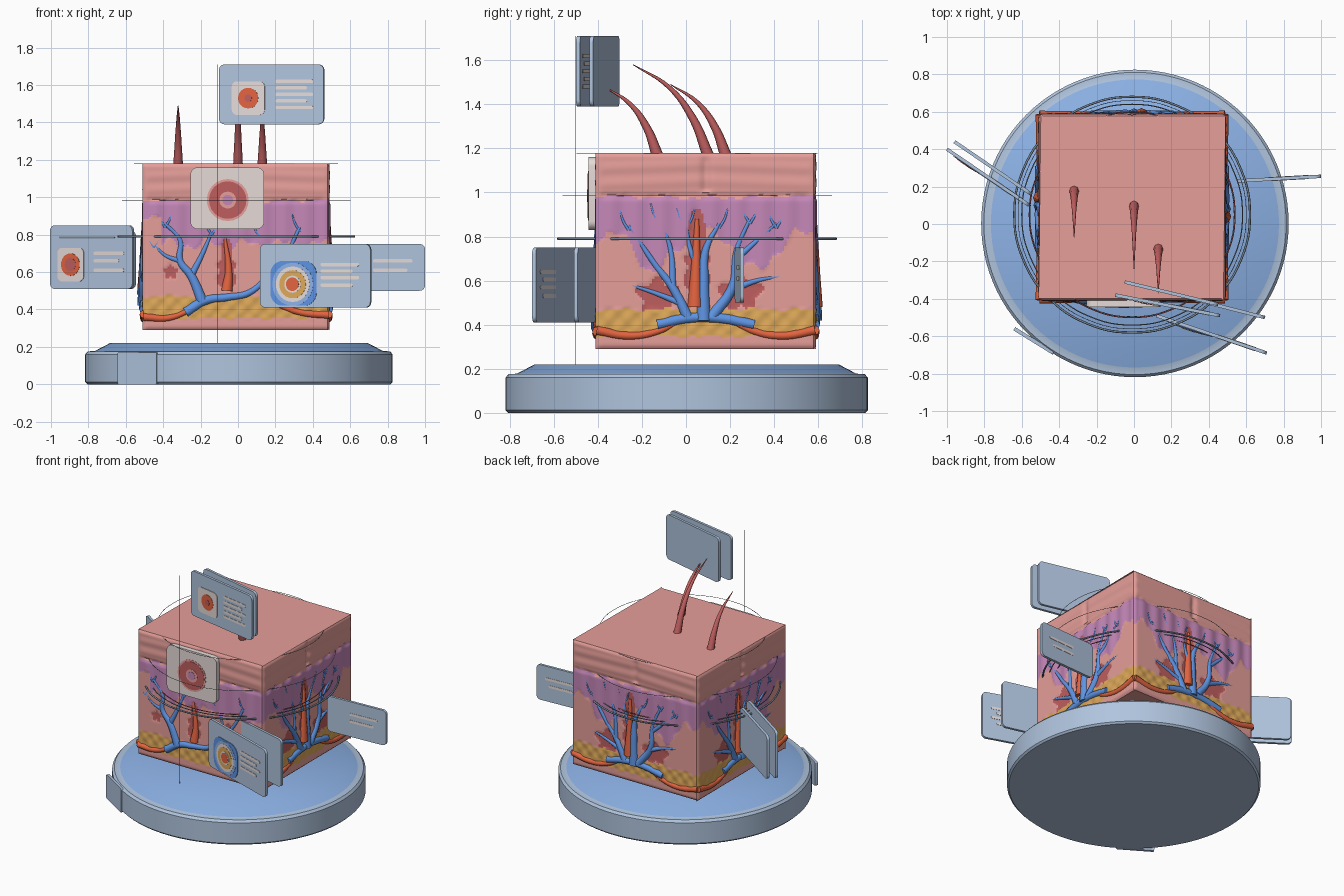
import bpy, bmesh, math
from math import sin, cos, exp, pi
from mathutils import Matrix, Vector

if "Cube" in bpy.data.objects:
    bpy.data.objects.remove(bpy.data.objects["Cube"])


def material(name, rgb):
    lin = [((c + 0.055) / 1.055) ** 2.4 for c in rgb] + [1]
    m = bpy.data.materials.new(name)
    m.use_nodes = True
    m.diffuse_color = lin
    m.node_tree.nodes["Principled BSDF"].inputs["Base Color"].default_value = lin
    return m


SKIN = material("skin pink", (.9, .62, .6))
PURPLE = material("purple tissue", (.77, .53, .72))
FAT = material("fat yellow", (.87, .66, .35))
VEIN = material("vein blue", (.37, .58, .89))
ARTERY = material("artery orange", (.89, .39, .25))
FLESH = material("dark red", (.75, .37, .37))
METAL = material("blue grey", (.69, .77, .87))
BLUE = material("plinth blue", (.57, .72, .93))
PALE = material("pale panel", (.9, .86, .85))
WIRE = material("steel", (.47, .53, .59))
CENTRE = Vector((-.01, .09, 0))


def select(ob):
    bpy.ops.object.select_all(action='DESELECT')
    ob.select_set(True)
    bpy.context.view_layer.objects.active = ob


def finish(name, bm, mats, angle=30):
    bmesh.ops.recalc_face_normals(bm, faces=bm.faces)
    me = bpy.data.meshes.new(name)
    bm.to_mesh(me)
    bm.free()
    ob = bpy.data.objects.new(name, me)
    bpy.context.collection.objects.link(ob)
    for m in mats:
        me.materials.append(m)
    select(ob)
    bpy.ops.object.shade_smooth_by_angle(angle=math.radians(angle))


def skin_rings(bm, rings):
    """Bridge equal closed rings of points and cap both ends."""
    vs = [[bm.verts.new(p) for p in ring] for ring in rings]
    n = len(vs[0])
    for a, b in zip(vs, vs[1:]):
        for i in range(n):
            j = (i + 1) % n
            bm.faces.new((a[i], a[j], b[j], b[i]))
    bm.faces.new(vs[0])
    bm.faces.new(vs[-1])


def tubes(name, mat, paths, closed=False):
    """Tapered tubes; each path is (points, start radius, end radius)."""
    cu = bpy.data.curves.new(name, 'CURVE')
    cu.dimensions = '3D'
    cu.bevel_depth = 1
    cu.bevel_resolution = 2
    cu.resolution_u = 6
    cu.use_fill_caps = True
    for pts, r0, r1 in paths:
        sp = cu.splines.new('BEZIER')
        sp.bezier_points.add(len(pts) - 1)
        sp.use_cyclic_u = closed
        for i, (bp, p) in enumerate(zip(sp.bezier_points, pts)):
            bp.co = p
            bp.handle_left_type = bp.handle_right_type = 'AUTO'
            bp.radius = r0 + (r1 - r0) * i / (len(pts) - 1)
    cu.materials.append(mat)
    ob = bpy.data.objects.new(name, cu)
    bpy.context.collection.objects.link(ob)
    select(ob)
    bpy.ops.object.convert(target='MESH')
    bpy.ops.object.shade_smooth_by_angle(angle=math.radians(50))


def plate(name, mat, frame, x0, x1, z0, z1, t, y=0, r=.03):
    """Rounded rectangle in the frame's xz plane, t thick, centred on y."""
    r = min(r, (x1 - x0) / 2 - .0005, (z1 - z0) / 2 - .0005)
    outline = []
    for k, (cx, cz) in enumerate(((x1, z1), (x0, z1), (x0, z0), (x1, z0))):
        cx += r if cx == x0 else -r
        cz += r if cz == z0 else -r
        for s in range(7):
            a = (k + s / 6) * pi / 2
            outline.append((cx + r * cos(a), cz + r * sin(a)))
    bm = bmesh.new()
    skin_rings(bm, [[frame @ Vector((u, y + d, w)) for u, w in outline]
                    for d in (-t / 2, t / 2)])
    finish(name, bm, [mat])


def disc(name, mat, frame, x, z, r, layer):
    plate(name, mat, frame, x - r, x + r, z - r, z + r, .004, layer, r)


# Plinth
bm = bmesh.new()
profile = ((.81, 0), (.822, .012), (.822, .16), (.808, .176), (.77, .178), (.69, .22))
skin_rings(bm, [[(.005 + r * cos(i * pi / 48), .003 + r * sin(i * pi / 48), z)
                 for i in range(96)] for r, z in profile])
for f in bm.faces:
    f.material_index = int(f.calc_center_median().z > .18)
finish("plinth", bm, [METAL, BLUE])


# Tissue block with layers coloured by height rules
def side_axes(k):
    a = k * pi / 2
    return Vector((cos(a), sin(a), 0)), Vector((sin(a), -cos(a), 0))


def layer(k, u, z):
    wob = .012 * sin(u * 31 + k) + .008 * sin(u * 67)
    if z < .35 + wob / 3:
        return 0
    if z < .47 + wob / 2:
        return 2
    if z > .975 + wob / 2 + .02 * abs(u):
        return 0
    if k == 0:
        low = .75 + wob * 2 + (.16 if u < -.4 else 0)
        blots = ((-.05, .62, .045, .13), (-.35, .6, .035, .035), (.22, .6, .05, .08))
    else:
        low = .81 - .17 * exp(-((abs(u) - .23) / .1) ** 2) + wob * 2
        blots = ((-.04, .68, .05, .2), (-.22, .53, .085, .075), (.16, .54, .09, .07))
    for bu, bz, ru, rz in blots:
        ang = math.atan2(z - bz, u - bu)
        if math.hypot((u - bu) / ru, (z - bz) / rz) < 1 + .25 * sin(5 * ang):
            return 3
    return 1 if z > low else 0


def relief(k, u, z):
    d = (0, .004 * sin(u * 55), .004 * sin(u * 75) * sin(z * 70), -.004)[layer(k, u, z)]
    if z > 1:
        d += .002 * sin(z * 85 + 3 * abs(u)) - .012 * exp(-(u / .02) ** 2)
    d -= .01 * exp(-((z - .985) / .012) ** 2)
    edge = min(.5 - abs(u), z - .29, 1.18 - z)
    return d * min(1, edge / .04) - .012 * max(0, 1 - edge / .02) ** 2


N, ROWS = 90, 84
bm = bmesh.new()
rings = []
for j in range(ROWS + 1):
    z = .29 + .89 * j / ROWS
    ring = []
    for k in range(4):
        right, out = side_axes(k)
        for i in range(N):
            u = -.5 + i / N
            ring.append(CENTRE + right * u + out * (.5 + relief(k, u, z)) + Vector((0, 0, z)))
    rings.append(ring)
skin_rings(bm, rings)
for n, f in enumerate(bm.faces):
    j, i = divmod(n, 4 * N)
    if j < ROWS:
        f.material_index = layer(i // N, -.5 + (i % N + .5) / N, .29 + .89 * (j + .5) / ROWS)
finish("tissue_block", bm, [SKIN, PURPLE, FAT, FLESH], 45)

# Vessels: front arrangement, and one shared by the other three sides
front_veins = [
    ([(-.27, .385), (-.16, .45), (-.05, .465), (.07, .49), (.17, .58), (.28, .72), (.34, .84)], .028, .009),
    ([(-.18, .44), (-.24, .58), (-.3, .66), (-.3, .77), (-.38, .86)], .03, .009),
    ([(-.24, .58), (-.17, .72), (-.13, .82)], .02, .007),
    ([(-.3, .66), (-.38, .69), (-.44, .75)], .016, .006),
    ([(.17, .58), (.17, .7), (.12, .82)], .016, .006)]
front_arteries = [
    ([(-.495, .36), (-.36, .355), (-.22, .41)], .022, .014),
    ([(.495, .37), (.34, .385), (.15, .46)], .022, .014),
    ([(-.05, .5), (-.04, .6), (-.06, .78)], .032, .008)]
side_veins = [
    ([(-.22, .4), (-.08, .43), (.06, .43), (.22, .4)], .024, .024),
    ([(-.01, .42), (-.01, .6), (0, .74), (.06, .86)], .034, .009),
    ([(-.08, .43), (-.145, .56), (-.235, .68), (-.35, .85)], .026, .008),
    ([(-.15, .57), (-.16, .74), (-.21, .88)], .018, .007),
    ([(.03, .44), (.12, .57), (.14, .74), (.2, .88)], .028, .008),
    ([(.12, .56), (.23, .6), (.34, .62)], .018, .006),
    ([(.14, .7), (.23, .78), (.32, .86)], .016, .006),
    ([(-.01, .62), (-.07, .74), (-.09, .86)], .018, .006),
    ([(-.12, .5), (-.22, .54), (-.34, .58)], .016, .006)]
side_arteries = [
    ([(s * .495, .375), (s * .35, .35), (s * .22, .37), (s * .12, .42)], .022, .014) for s in (-1, 1)
] + [([(-.05, .48), (-.045, .66), (-.04, .88)], .036, .01)]


def with_forks(tree):
    """Add two fine twigs to every branch that ends high enough."""
    tips = [pts[-1] for pts, a, b in tree if pts[-1][1] > .7]
    return tree + [([(u, z - .02), (u + s * .025, z + .02), (u + s * .04, z + .07)], .008, .004)
                   for u, z in tips for s in (-1, 1)]


for k, side in enumerate(("front", "left", "back", "right")):
    right, out = side_axes(k)
    sets = (front_veins, front_arteries) if k == 0 else (side_veins, side_arteries)
    for label, mat, tree in zip(("veins", "arteries"), (VEIN, ARTERY), (with_forks(sets[0]), sets[1])):
        tubes(f"{side}_{label}", mat, [
            ([CENTRE + right * u + out * .494 + Vector((0, 0, z)) for u, z in pts], a, b)
            for pts, a, b in tree])

# Hairs leaning towards the front
for x, y, reach, top in ((-.32, .18, .25, 1.49), (0, .1, .34, 1.58), (.13, -.13, .24, 1.48)):
    h = top - 1.17
    tubes("hair", FLESH, [([(x, y, 1.17), (x, y - reach * .2, 1.17 + h * .4),
                            (x, y - reach * .52, 1.17 + h * .75), (x, y - reach, top)], .026, .002)])

# Wire rings and pole
for z, r, thick, mat in ((.79, .63, .006, WIRE), (.792, .59, .003, WIRE), (.788, .55, .003, FLESH),
                         (.985, .61, .0015, WIRE), (1.178, .545, .0015, WIRE)):
    pts = [(-.01 + r * cos(i * pi / 8), .05 + r * sin(i * pi / 8), z) for i in range(16)]
    tubes("wire_ring", mat, [(pts, thick, thick)], closed=True)
tubes("pole", WIRE, [([(-.11, -.5, .2), (-.11, -.5, 1.71)], .0015, .0015)])


def frame_between(p0, p1):
    """Upright frame whose x runs along p0 to p1, and the length."""
    d = Vector((p1[0] - p0[0], p1[1] - p0[1], 0))
    x = d.normalized()
    y = Vector((0, 0, 1)).cross(x)
    rot = Matrix((x, y, (0, 0, 1))).transposed().to_4x4()
    return Matrix.Translation((*p0, 0)) @ rot, d.length


def card(name, p0, p1, z0, z1, bars=(), b0=.5, b1=.9):
    frame, w = frame_between(p0, p1)
    plate(name, METAL, frame, 0, w, z0, z1, .018)
    for n, z in enumerate(bars):
        end = b1 - .06 * (n % 2)
        plate(name + "_bar", PALE, frame, w * b0, w * end, z - .009, z + .009, .022, r=.009)
    return frame


# Label cards, most with a backing card
f = card("top_card", (-.1, -.38), (.46, -.49), 1.39, 1.71, (1.62, 1.585, 1.55, 1.515, 1.48), .54, .9)
plate("top_card_icon", PALE, f, .07, .25, 1.44, 1.62, .006, -.01)
disc("top_card_spot", ARTERY, f, .16, 1.53, .055, -.013)
disc("top_card_core", FLESH, f, .16, 1.53, .02, -.0145)
card("top_backing_card", (-.05, -.31), (.45, -.43), 1.39, 1.71)

f = card("lower_card", (.12, -.49), (.71, -.69), .41, .75, (.64, .605, .57, .53), .55, .9)
plate("lower_card_icon", VEIN, f, .06, .32, .42, .66, .006, -.01, .07)
for n, (m, r) in enumerate(((BLUE, .115), (PALE, .095), (FAT, .075), (PALE, .046), (ARTERY, .036))):
    disc("lower_card_ring", m, f, .187, .535, r, -.0125 - .0015 * n)
card("lower_backing_card", (.27, -.39), (.7, -.5), .41, .75)

f = card("right_card", (-1, .4), (-.56, .1), .51, .85, (.7, .66, .61), .53, .9)
plate("right_card_icon", PALE, f, .05, .22, .55, .73, .006, -.01)
disc("right_card_spot", ARTERY, f, .135, .64, .06, -.013)
disc("right_card_core", FLESH, f, .135, .64, .035, -.0145)
plate("right_card_heading", WIRE, f, .06, .42, .78, .79, .006, -.009)
card("right_backing_card", (-.96, .44), (-.55, .16), .51, .82)

card("left_card", (.55, .23), (1, .255), .5, .75, (.66, .61), .38, .85)

# Surface panel on the front of the block
f = Matrix.Translation((0, -.425, 0))
plate("surface_panel", PALE, f, -.255, .14, .83, 1.16, .035, 0, .04)
for n, (m, r) in enumerate(((SKIN, .112), (FLESH, .1), (SKIN, .045), (PURPLE, .028))):
    disc("panel_ring", m, f, -.055, .985, r, -.0175 - .0015 * n)

# Small plate on the plinth rim
f, w = frame_between((-.64, -.56), (-.43, -.69))
plate("rim_plate", METAL, f, 0, w, 0, .17, .02, r=.008)
